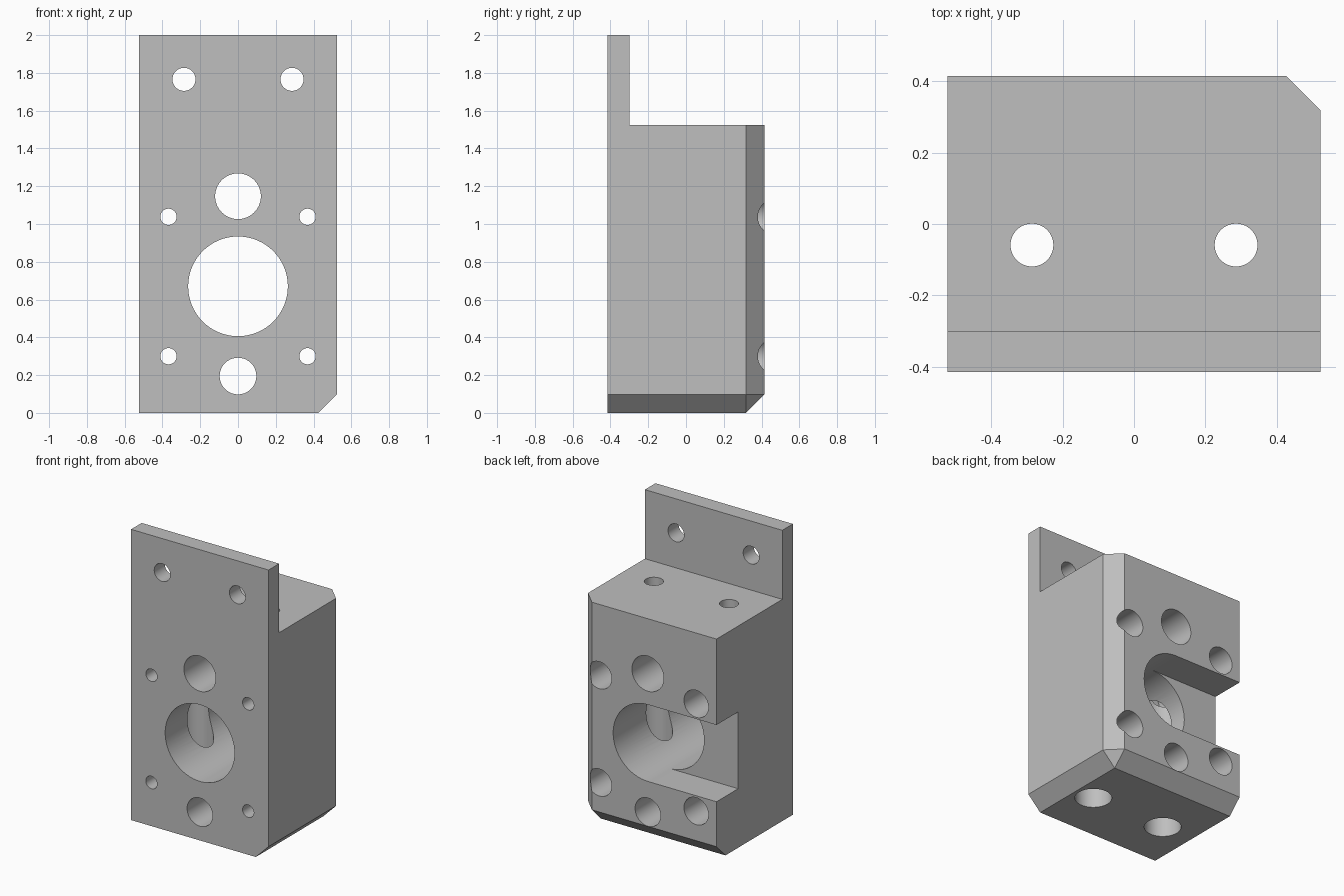
import bpy, bmesh
from math import radians
from mathutils import Matrix

default = bpy.data.objects.get("Cube")
if default:
    bpy.data.objects.remove(default, do_unlink=True)

HALF_X, FRONT, BACK = 0.523, -0.415, 0.415
PLATE_BACK, BODY_TOP, HEIGHT = -0.30, 1.525, 2.0
CHAMFER = 0.097

metal = bpy.data.materials.new("plain_grey")
metal.use_nodes = True
grey = (0.52, 0.52, 0.52, 1)
metal.diffuse_color = grey
metal.node_tree.nodes["Principled BSDF"].inputs["Base Color"].default_value = grey


def make_object(name, bm):
    bmesh.ops.recalc_face_normals(bm, faces=bm.faces)
    mesh = bpy.data.meshes.new(name)
    bm.to_mesh(mesh)
    bm.free()
    mesh.materials.append(metal)
    obj = bpy.data.objects.new(name, mesh)
    bpy.context.collection.objects.link(obj)
    return obj


# L-shaped side profile extruded across x
bm = bmesh.new()
profile = [(FRONT, 0), (BACK, 0), (BACK, BODY_TOP), (PLATE_BACK, BODY_TOP),
           (PLATE_BACK, HEIGHT), (FRONT, HEIGHT)]
side = bm.faces.new([bm.verts.new((-HALF_X, y, z)) for y, z in profile])
bmesh.ops.extrude_face_region(bm, geom=[side], use_keep_orig=True)
bm.verts.ensure_lookup_table()
for v in bm.verts[len(profile):]:
    v.co.x = HALF_X

# Chamfer the three edges that meet at the lower back corner
corner = max(bm.verts, key=lambda v: v.co.x + v.co.y - v.co.z)
bmesh.ops.recalc_face_normals(bm, faces=bm.faces)
bmesh.ops.bevel(bm, geom=list(corner.link_edges), offset=CHAMFER,
                offset_type='OFFSET', segments=1, profile=0.5, affect='EDGES')
block = make_object("mounting_block", bm)


def cut(bm):
    """Subtract a temporary solid from the block."""
    cutter = make_object("cutter", bm)
    cutter.hide_render = True
    mod = block.modifiers.new("cut", 'BOOLEAN')
    mod.operation, mod.solver, mod.object = 'DIFFERENCE', 'EXACT', cutter
    bpy.context.view_layer.update()
    graph = bpy.context.evaluated_depsgraph_get()
    result = bpy.data.meshes.new_from_object(block.evaluated_get(graph))
    block.modifiers.remove(mod)
    block.data = result
    bpy.data.objects.remove(cutter, do_unlink=True)


def bore(axis, a, b, radius, start, end, sides=64):
    """Round hole along y at (x, z) or along z at (x, y)."""
    middle = (start + end) / 2
    if axis == 'Y':
        matrix = Matrix.Translation((a, middle, b)) @ Matrix.Rotation(radians(90), 4, 'X')
    else:
        matrix = Matrix.Translation((a, b, middle))
    bm = bmesh.new()
    bmesh.ops.create_cone(bm, cap_ends=True, segments=sides, radius1=radius,
                          radius2=radius, depth=end - start, matrix=matrix)
    cut(bm)


# Central bore and the slot opening to the side at the back
BORE_Z, BORE_R, SLOT_FLOOR = 0.67, 0.264, 0.18
bore('Y', 0, BORE_Z, BORE_R, -1, 1)
bm = bmesh.new()
bmesh.ops.create_cube(bm, size=1, matrix=Matrix.Translation((-0.5, SLOT_FLOOR + 0.5, BORE_Z))
                      @ Matrix.Diagonal((1, 1, 2 * BORE_R, 1)))
cut(bm)

# Holes above and below the bore
bore('Y', 0, 1.147, 0.121, -1, 1)
bore('Y', 0, 0.195, 0.097, -1, 1)

for s in (-1, 1):
    # Plate holes
    bore('Y', s * 0.286, 1.766, 0.061, -1, 0)
    # Screw holes, counterbored from the back
    for z in (0.30, 1.038):
        bore('Y', s * 0.368, z, 0.043, -1, 1, 48)
        bore('Y', s * 0.368, z, 0.093, PLATE_BACK, 1)
    # Vertical holes, counterbored from below
    bore('Z', s * 0.286, -0.059, 0.060, -1, 1.8)
    bore('Z', s * 0.286, -0.059, 0.117, -1, 1.29)

# Smooth bores with crisp edges
bpy.ops.object.select_all(action='DESELECT')
block.select_set(True)
bpy.context.view_layer.objects.active = block
bpy.ops.object.shade_smooth_by_angle(angle=radians(25))
